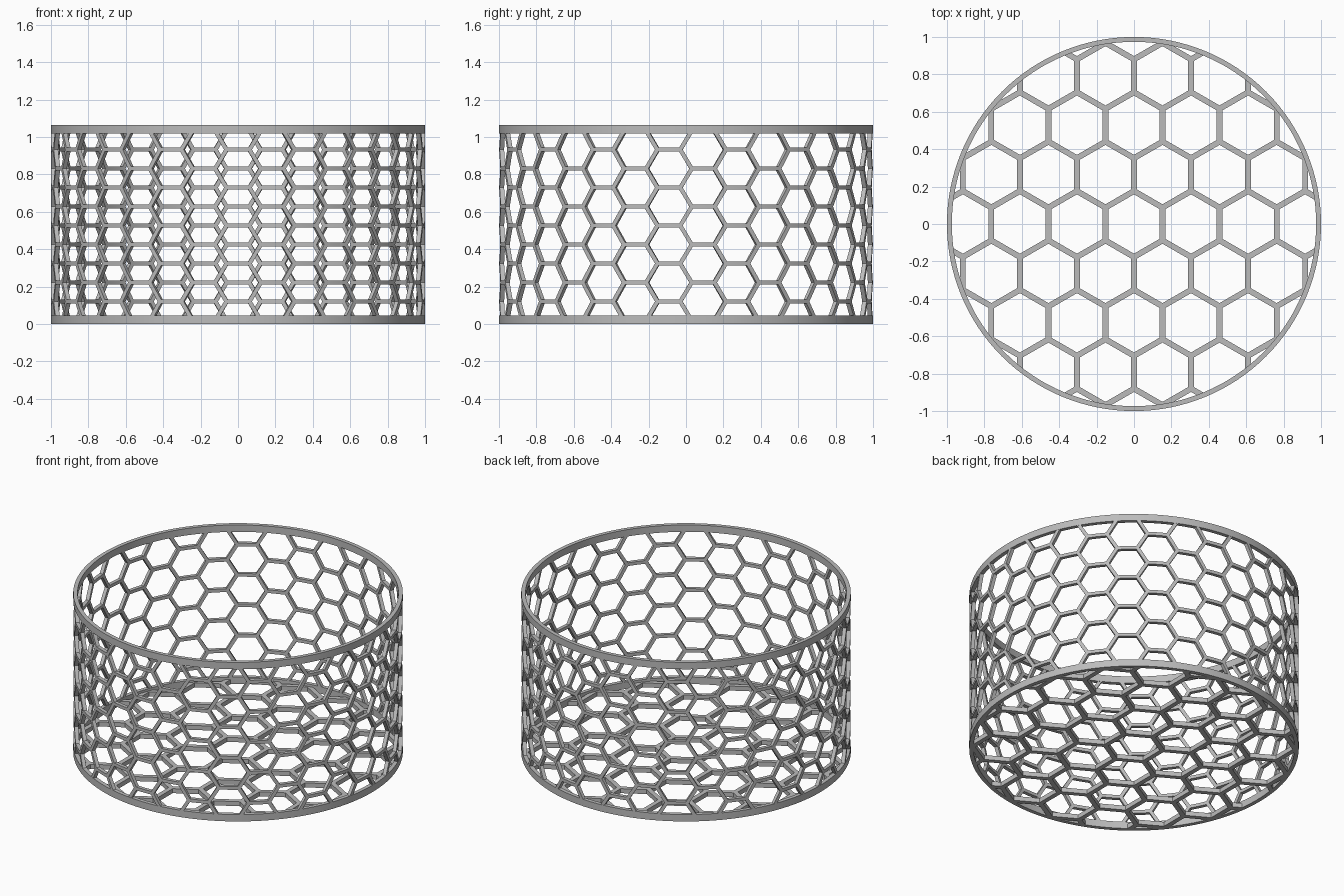
import bpy, bmesh
from math import pi, sin, cos, sqrt
from mathutils import Vector

cube = bpy.data.objects.get("Cube")
if cube:
    bpy.data.objects.remove(cube, do_unlink=True)

HEIGHT, RIM_H, R_IN = 1.065, 0.046, 0.974
COLUMNS, PITCH, MID_Z = 34, 0.203, 0.526

grey = bpy.data.materials.new("plain_grey")
grey.use_nodes = True
grey.diffuse_color = (0.5, 0.5, 0.5, 1)
grey.node_tree.nodes["Principled BSDF"].inputs["Base Color"].default_value = (0.5, 0.5, 0.5, 1)


def finish(name, bm):
    bmesh.ops.remove_doubles(bm, verts=bm.verts, dist=1e-4)
    bmesh.ops.recalc_face_normals(bm, faces=bm.faces)
    mesh = bpy.data.meshes.new(name)
    bm.to_mesh(mesh)
    bm.free()
    mesh.materials.append(grey)
    obj = bpy.data.objects.new(name, mesh)
    bpy.context.collection.objects.link(obj)
    bpy.ops.object.select_all(action='DESELECT')
    obj.select_set(True)
    bpy.context.view_layer.objects.active = obj
    bpy.ops.object.shade_smooth_by_angle(angle=pi / 6)
    return obj


def hexagon(rx, ry, turn):
    """Hexagon outline with edge midpoints, scaled separately in each axis."""
    corners = [Vector((rx * cos(turn + i * pi / 3), ry * sin(turn + i * pi / 3))) for i in range(6)]
    points = []
    for i, c in enumerate(corners):
        points += [c, (c + corners[(i + 1) % 6]) / 2]
    return points


def add_cell(bm, center, outline, hole, low, high, place):
    """One mitred hexagonal frame: two faces and the walls of its hole."""
    def ring(scale, depth):
        return [bm.verts.new(place(*(center + p * scale), depth)) for p in outline]
    loops = [ring(1, low), ring(hole, low), ring(hole, high), ring(1, high)]
    for a, b in zip(loops, loops[1:]):
        for i in range(len(a)):
            j = (i + 1) % len(a)
            bm.faces.new((a[i], a[j], b[j], b[i]))


def cut(bm, point, normal):
    geom = bm.verts[:] + bm.edges[:] + bm.faces[:]
    bmesh.ops.bisect_plane(bm, geom=geom, plane_co=point, plane_no=normal, clear_outer=True)


# Rims: a rectangular section swept round the axis
def rim(name, z0, segments=128):
    bm = bmesh.new()
    section = [(R_IN, z0), (1, z0), (1, z0 + RIM_H), (R_IN, z0 + RIM_H)]
    rings = []
    for k in range(segments):
        a = 2 * pi * k / segments
        rings.append([bm.verts.new((r * cos(a), r * sin(a), z)) for r, z in section])
    for k in range(segments):
        p, q = rings[k], rings[(k + 1) % segments]
        for i in range(4):
            j = (i + 1) % 4
            bm.faces.new((p[i], q[i], q[j], p[j]))
    finish(name, bm)


rim("bottom_rim", 0)
rim("top_rim", HEIGHT - RIM_H)

# Wall: hexagonal mesh wrapped round the cylinder, ends tucked into the rims
bm = bmesh.new()
step = 2 * pi / COLUMNS
outline = hexagon(step * 2 / 3, PITCH / sqrt(3), 0)
for k in range(COLUMNS):
    for row in range(-3, 4):
        z = MID_Z + PITCH * (row + (0 if k % 2 else 0.5))
        add_cell(bm, Vector((k * step - pi / 2, z)), outline, 0.895, R_IN + 0.001, 0.999,
                 lambda a, h, r: (r * cos(a), r * sin(a), h))
bmesh.ops.remove_doubles(bm, verts=bm.verts, dist=1e-4)
cut(bm, (0, 0, RIM_H * 0.6), (0, 0, -1))
cut(bm, (0, 0, HEIGHT - RIM_H * 0.6), (0, 0, 1))
finish("honeycomb_wall", bm)

# Floor: flat hexagonal mesh trimmed to a circle inside the bottom rim
bm = bmesh.new()
WIDTH = 0.305
side = WIDTH / sqrt(3)
outline = hexagon(side, side, pi / 2)
for row in range(-4, 5):
    for col in range(-4, 5):
        center = Vector(((col + 0.5 * (row % 2)) * WIDTH, row * side * 1.5))
        if center.length < 1 + side:
            add_cell(bm, center, outline, 0.9, 0, 0.03, lambda x, y, z: (x, y, z))
bmesh.ops.remove_doubles(bm, verts=bm.verts, dist=1e-4)
for k in range(64):
    n = Vector((cos(2 * pi * k / 64), sin(2 * pi * k / 64), 0))
    cut(bm, n * (R_IN + 0.002), n)
finish("honeycomb_floor", bm)
